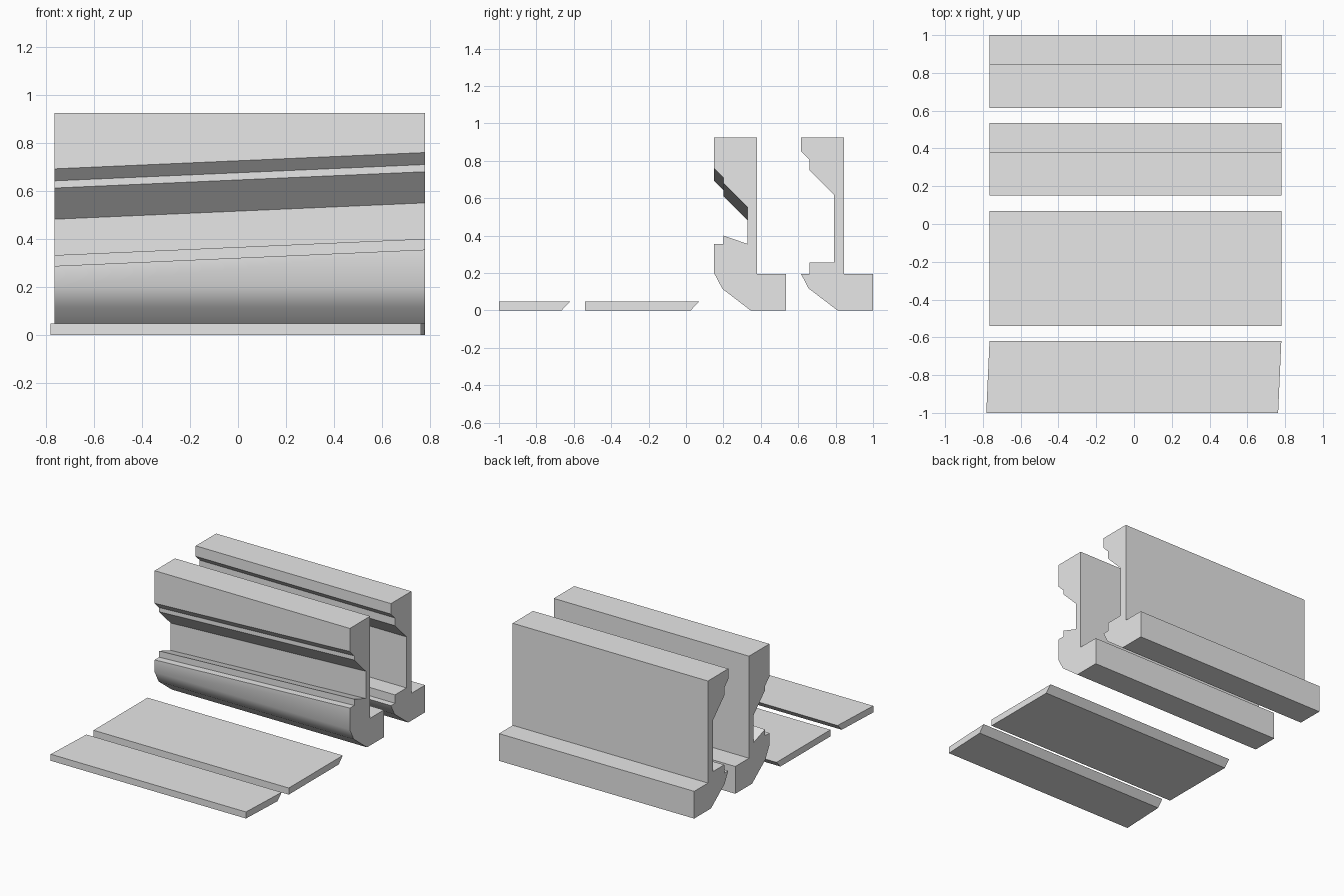
import bpy, bmesh, math

cube = bpy.data.objects.get("Cube")
if cube:
    bpy.data.objects.remove(cube, do_unlink=True)

GREY = (0.8, 0.8, 0.8, 1)
grey = bpy.data.materials.new("plain_grey")
grey.use_nodes = True
grey.diffuse_color = GREY
grey.node_tree.nodes["Principled BSDF"].inputs["Base Color"].default_value = GREY

LEFT, RIGHT = 0.78, -0.765


def extrude(name, profile, drop=0.0, sloped=(), skew=0.0):
    """Sweep a (y, z) profile along x; sloped points sink by drop at the far end."""
    bm = bmesh.new()
    front = min(y for y, z in profile)
    depth = max(y for y, z in profile) - front
    near, far = [], []
    for i, (y, z) in enumerate(profile):
        shift = skew * (1 - (y - front) / depth)
        near.append(bm.verts.new((LEFT - shift, y, z)))
        far.append(bm.verts.new((RIGHT - shift, y, z - (drop if i in sloped else 0))))
    bm.faces.new(near)
    bm.faces.new(far[::-1])
    for i in range(len(profile)):
        j = (i + 1) % len(profile)
        bm.faces.new((near[i], far[i], far[j], near[j]))
    bmesh.ops.recalc_face_normals(bm, faces=bm.faces)
    mesh = bpy.data.meshes.new(name)
    bm.to_mesh(mesh)
    bm.free()
    mesh.materials.append(grey)
    obj = bpy.data.objects.new(name, mesh)
    bpy.context.collection.objects.link(obj)
    return obj


def shade(obj):
    bpy.ops.object.select_all(action='DESELECT')
    obj.select_set(True)
    bpy.context.view_layer.objects.active = obj
    bpy.ops.object.shade_smooth_by_angle(angle=math.radians(35))


# Flat boards with an undercut rear edge
for name, y0, y1, skew in (("front_board", -1, -0.62, 0.017),
                           ("middle_board", -0.54, 0.07, 0)):
    extrude(name, [(y0, 0), (y1 - 0.045, 0), (y1, 0.047), (y0, 0.047)], skew=skew)

# Front moulding, whose channel slopes down towards one end
shade(extrude("sloped_moulding", [
    (0.15, 0.925), (0.15, 0.76), (0.2, 0.71), (0.2, 0.68), (0.33, 0.55),
    (0.33, 0.355), (0.2, 0.4), (0.2, 0.355), (0.15, 0.355),
    (0.15, 0.2), (0.195, 0.115), (0.345, 0), (0.535, 0), (0.535, 0.195),
    (0.38, 0.195), (0.38, 0.925)], drop=0.068, sloped=range(1, 9)))

# Rear moulding with a level channel
shade(extrude("level_moulding", [
    (0.615, 0.925), (0.615, 0.85), (0.66, 0.805), (0.66, 0.75), (0.79, 0.62),
    (0.79, 0.255), (0.66, 0.255), (0.66, 0.195), (0.615, 0.195),
    (0.655, 0.118), (0.81, 0), (1, 0), (1, 0.195), (0.845, 0.195), (0.845, 0.925)]))
